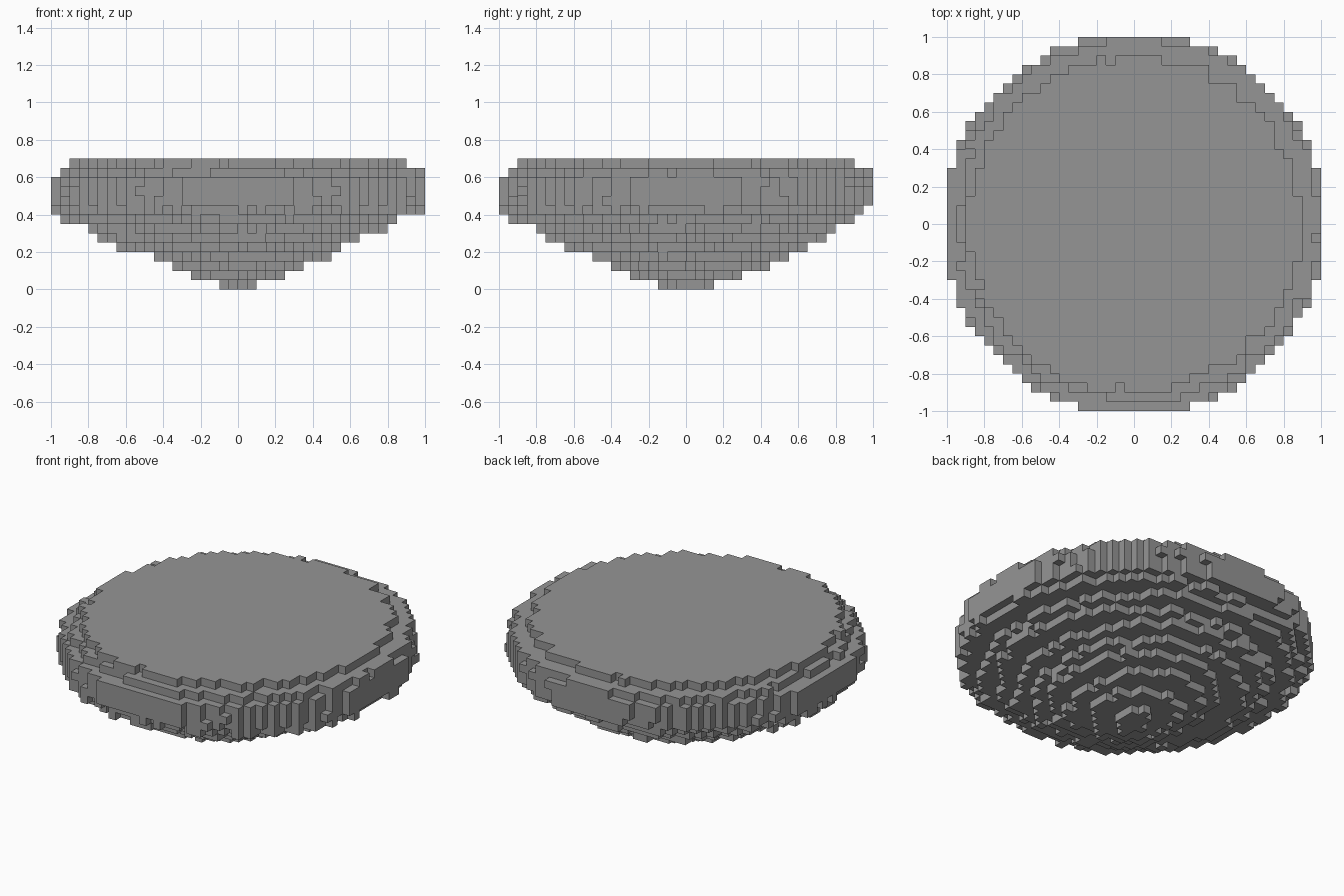
import bpy, bmesh, random
from mathutils import Vector

random.seed(4)
if "Cube" in bpy.data.objects:
    bpy.data.objects.remove(bpy.data.objects["Cube"], do_unlink=True)

CELL = 0.05

# Reach of each layer in cells, bottom to top: -x, +x, -y, +y
LAYERS = [
    (2, 2, 3, 3), (5, 5, 6, 6), (7, 7, 8, 9), (9, 10, 10, 11),
    (13, 11, 13, 13), (15, 13, 15, 15), (16, 16, 16, 16), (19, 17, 19, 18),
    (20, 20, 20, 19), (20, 20, 20, 20), (20, 20, 20, 20), (20, 20, 20, 20),
    (19, 20, 19, 20), (18, 18, 18, 18),
]


def layer_cells(k, reach):
    """Rounded blocky disc with a ragged rim, kept inside its reach."""
    left, right, front, back = reach
    # Underside is rough, the wall nearly even, the top rim a little chipped
    margin, rough = (-0.25, 0.7) if k < 9 else (0.35, 0.15) if k < 12 else (-0.05, 0.5)
    cells = set()
    for i in range(-left, right):
        for j in range(-front, back):
            x, y = i + 0.5, j + 0.5
            a = (right if x > 0 else left) + margin
            b = (back if y > 0 else front) + margin
            slack = random.uniform(-rough, rough) / max(a, b)
            if (x / a) ** 2 + (y / b) ** 2 <= (1 + slack) ** 2:
                cells.add((i, j, k))
    return cells


# Solid stack of blocks
blocks = set()
for k, reach in enumerate(LAYERS):
    blocks |= layer_cells(k, reach)

# Skin: one square for every exposed block side
bm = bmesh.new()
corners = {}


def corner(p):
    key = tuple(round(c) for c in p)
    if key not in corners:
        corners[key] = bm.verts.new(Vector(key) * CELL)
    return corners[key]


for cell in sorted(blocks):
    centre = Vector(cell) + Vector((0.5, 0.5, 0.5))
    for axis in range(3):
        for sign in (-1, 1):
            n = Vector((0, 0, 0))
            n[axis] = sign
            if tuple(int(c) for c in Vector(cell) + n) in blocks:
                continue
            u = Vector((0, 0, 0))
            u[(axis + 1) % 3] = 0.5
            v = n.cross(u)
            mid = centre + n * 0.5
            bm.faces.new([corner(mid + s * u + t * v)
                          for s, t in ((-1, -1), (1, -1), (1, 1), (-1, 1))])

mesh = bpy.data.meshes.new("stone_island")
bm.to_mesh(mesh)
bm.free()
island = bpy.data.objects.new("stone_island", mesh)
bpy.context.collection.objects.link(island)

# Stone colour
grey = bpy.data.materials.new("stone_grey")
grey.use_nodes = True
colour = (0.3, 0.3, 0.3, 1)
grey.diffuse_color = colour
grey.node_tree.nodes["Principled BSDF"].inputs["Base Color"].default_value = colour
mesh.materials.append(grey)
